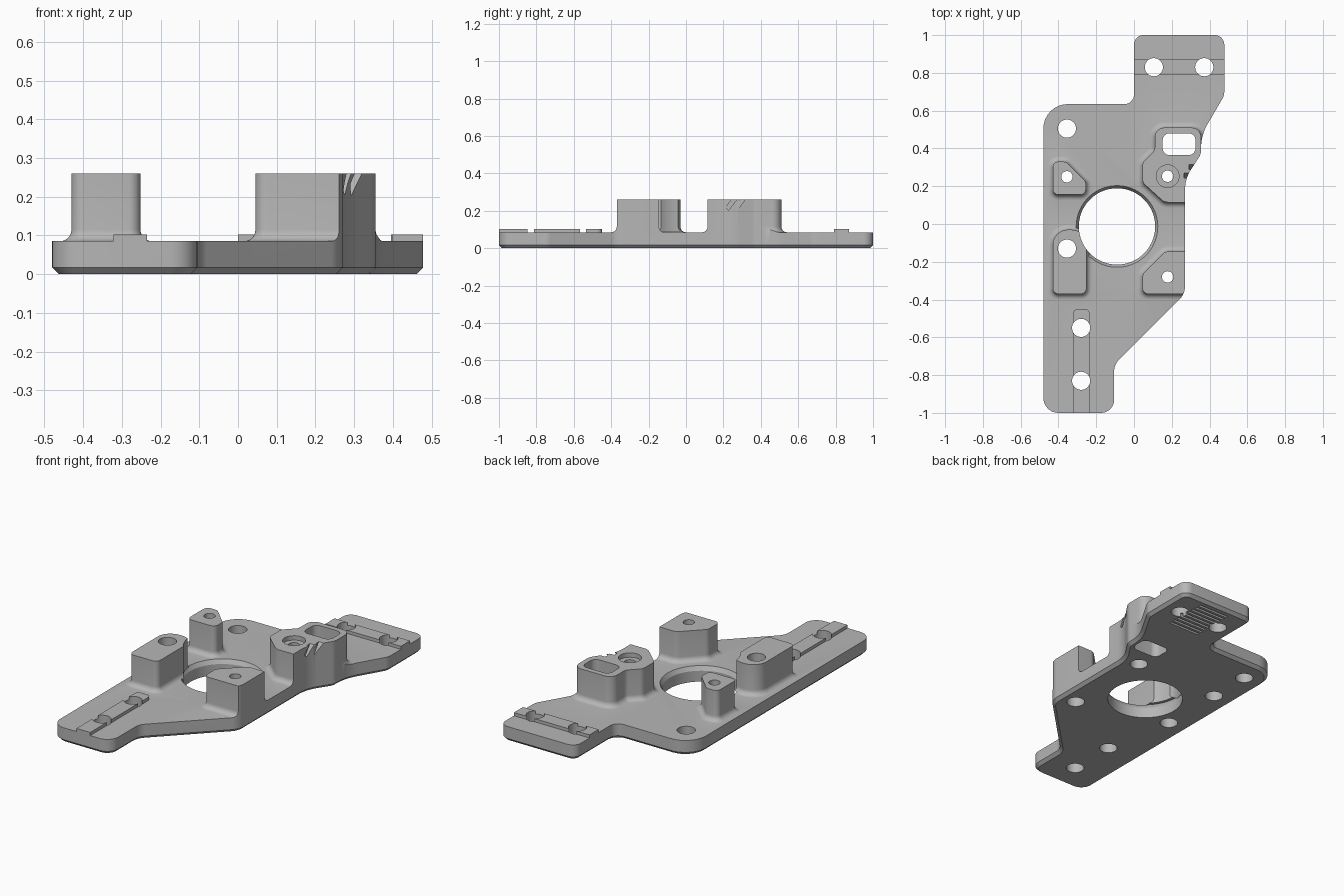
import bpy, bmesh, math
from mathutils import Vector, Matrix

cube = bpy.data.objects.get("Cube")
if cube:
    bpy.data.objects.remove(cube, do_unlink=True)

TOP, POST_TOP, FILLET = 0.085, 0.26, 0.03

grey = bpy.data.materials.new("plain_grey")
grey.use_nodes = True
colour = (0.47, 0.47, 0.47, 1)
grey.diffuse_color = colour
grey.node_tree.nodes["Principled BSDF"].inputs["Base Color"].default_value = colour


def finish(name, bm):
    bmesh.ops.recalc_face_normals(bm, faces=bm.faces)
    mesh = bpy.data.meshes.new(name)
    bm.to_mesh(mesh)
    bm.free()
    mesh.materials.append(grey)
    ob = bpy.data.objects.new(name, mesh)
    bpy.context.collection.objects.link(ob)
    return ob


def ring(corners, offset, steps=8):
    """Counter-clockwise outline with a radius at each corner, grown by offset."""
    pts, count = [], len(corners)
    for i, (x, y, r) in enumerate(corners):
        p = Vector((x, y))
        e1 = (p - Vector(corners[i - 1][:2])).normalized()
        e2 = (Vector(corners[(i + 1) % count][:2]) - p).normalized()
        n1, n2 = Vector((e1.y, -e1.x)), Vector((e2.y, -e2.x))
        p += (n1 + n2) / (1 + n1.dot(n2)) * offset
        turn = math.atan2(e1.x * e2.y - e1.y * e2.x, e1.dot(e2))
        side = 1 if turn > 0 else -1
        r = max(r + side * offset, 0.003)
        start = p - e1 * r * math.tan(abs(turn) / 2)
        centre = start - n1 * side * r
        for k in range(steps + 1):
            pts.append(centre + Matrix.Rotation(turn * k / steps, 2) @ (start - centre))
    return pts


def solid(name, corners, profile):
    """Stack outlines of (offset, height) into a closed solid."""
    bm = bmesh.new()
    rings = [[bm.verts.new((p.x, p.y, z)) for p in ring(corners, d)] for d, z in profile]
    for a, b in zip(rings, rings[1:]):
        for i in range(len(a)):
            j = (i + 1) % len(a)
            bm.faces.new((a[i], a[j], b[j], b[i]))
    bm.faces.new(rings[0][::-1])
    bm.faces.new(rings[-1])
    return finish(name, bm)


def cone(name, x, y, z0, z1, r0, r1=None, segments=40):
    bm = bmesh.new()
    bmesh.ops.create_cone(bm, cap_ends=True, segments=segments, radius1=r0,
                          radius2=r0 if r1 is None else r1, depth=z1 - z0,
                          matrix=Matrix.Translation((x, y, (z0 + z1) / 2)))
    return finish(name, bm)


def box(name, centre, size, tilt=0):
    bm = bmesh.new()
    bmesh.ops.create_cube(bm, size=1, matrix=Matrix.Translation(centre)
                          @ Matrix.Rotation(tilt, 4, 'X') @ Matrix.Diagonal((*size, 1)))
    return finish(name, bm)


def combine(body, other, operation):
    mod = body.modifiers.new("combine", 'BOOLEAN')
    mod.operation, mod.object, mod.solver = operation, other, 'EXACT'
    bpy.context.view_layer.objects.active = body
    bpy.ops.object.modifier_apply(modifier=mod.name)
    bpy.data.objects.remove(other, do_unlink=True)


# Slab, later trimmed to the plate outline
plate = box("mounting_plate", (0, 0, TOP / 2 - 0.05), (3, 3, TOP + 0.1))

# Four posts with filleted feet
posts = {
    "left_rear_post": [(-0.43, 0.155, 0.03), (-0.255, 0.155, 0.03), (-0.255, 0.225, 0.03),
                       (-0.36, 0.33, 0.04), (-0.43, 0.33, 0.03)],
    "left_middle_post": [(-0.43, -0.37, 0.03), (-0.252, -0.37, 0.03),
                         (-0.252, -0.03, 0.08), (-0.43, -0.03, 0.08)],
    "right_front_post": [(0.045, -0.37, 0.03), (0.36, -0.37, 0.03), (0.36, -0.145, 0.03),
                         (0.165, -0.145, 0.05), (0.045, -0.265, 0.04)],
    "right_rear_post": [(0.16, 0.115, 0.05), (0.355, 0.115, 0.02), (0.355, 0.51, 0.05),
                        (0.11, 0.51, 0.05), (0.11, 0.39, 0.04), (0.045, 0.325, 0.04),
                        (0.045, 0.22, 0.04)],
}
foot = [(FILLET, TOP - 0.02)] + [
    (FILLET * (1 - math.sin(a)), TOP + FILLET * (1 - math.cos(a)))
    for a in (math.pi / 12 * k for k in range(7))]
for name, corners in posts.items():
    combine(plate, solid(name, corners, foot + [(0, POST_TOP)]), 'UNION')

# Raised rails at the front and rear
front_rail = [(-0.322, -1.1, 0), (-0.235, -1.1, 0), (-0.235, -0.45, 0.025), (-0.322, -0.45, 0.025)]
rear_rail = [(-0.1, 0.79, 0), (0.6, 0.79, 0), (0.6, 0.872, 0), (-0.1, 0.872, 0)]
for corners in (front_rail, rear_rail):
    combine(plate, solid("rail", corners, [(0, 0.05), (0, 0.103)]), 'UNION')

# Trim to the outline, with a chamfered lower edge
outline = [(-0.48, -1, 0.08), (-0.105, -1, 0.07), (-0.105, -0.745, 0.08), (0.27, -0.37, 0.1),
           (0.27, 0.24, 0.2), (0.355, 0.37, 0.07), (0.355, 0.47, 0.25), (0.478, 0.68, 0.08),
           (0.478, 1, 0.05), (0, 1, 0.05), (0, 0.635, 0.05), (-0.48, 0.635, 0.13)]
combine(plate, solid("outline", outline, [(-0.017, 0), (0, 0.017), (0, 0.4)]), 'INTERSECT')

# Large bore with a wider upper part
combine(plate, cone("bore", -0.09, -0.013, -0.1, 0.4, 0.202, segments=96), 'DIFFERENCE')
combine(plate, cone("bore_lip", -0.09, -0.013, 0.06, 0.09, 0.201, 0.219, 96), 'DIFFERENCE')

# Bolt holes through the plate
for x, y in [(-0.355, 0.505), (-0.355, -0.13), (-0.28, -0.55), (-0.28, -0.83),
             (0.105, 0.83), (0.372, 0.83)]:
    combine(plate, cone("bolt_hole", x, y, -0.1, 0.4, 0.048), 'DIFFERENCE')

# Narrow post holes, wider from below
for x, y in [(-0.355, 0.25), (0.178, -0.28), (0.178, 0.253)]:
    combine(plate, cone("post_hole", x, y, -0.1, 0.4, 0.03), 'DIFFERENCE')
    combine(plate, cone("lower_bore", x, y, -0.1, 0.15, 0.048), 'DIFFERENCE')
combine(plate, cone("upper_bore", 0.178, 0.253, 0.235, 0.4, 0.06), 'DIFFERENCE')

# Window through the right rear post
window = [(0.152, 0.365, 0.035), (0.325, 0.365, 0.035), (0.325, 0.48, 0.035), (0.152, 0.48, 0.035)]
combine(plate, solid("window", window, [(0, -0.1), (0, 0.4)]), 'DIFFERENCE')

# Slanted notches in the post wall
for x, y in [(0.3, 0.25), (0.325, 0.295)]:
    combine(plate, box("notch", (x, y, 0.25), (0.07, 0.022, 0.1), math.radians(-37)), 'DIFFERENCE')

# Row of grip grooves under the rear tab
for k in range(9):
    combine(plate, box("groove", (0.238, 0.71 + 0.03 * k, 0), (0.2, 0.014, 0.04)), 'DIFFERENCE')

# Smooth curves, sharp edges
bpy.ops.object.select_all(action='DESELECT')
plate.select_set(True)
bpy.context.view_layer.objects.active = plate
bpy.ops.object.shade_smooth_by_angle(angle=math.radians(30))
